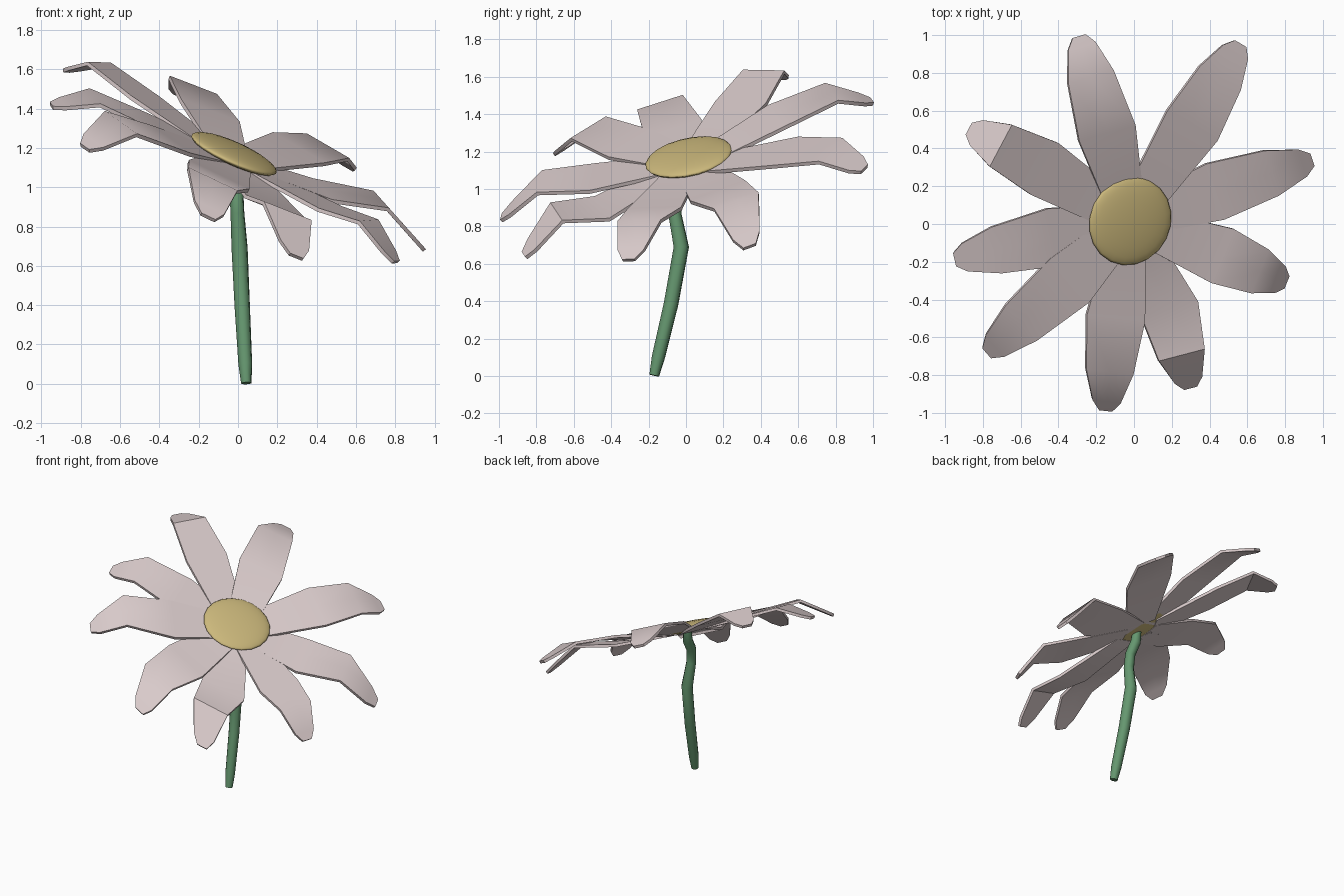
import bpy, bmesh, math
from mathutils import Vector

if "Cube" in bpy.data.objects:
    bpy.data.objects.remove(bpy.data.objects["Cube"])

CENTRE = Vector((-0.02, 0.015, 1.17))
SLOPE_X, SLOPE_Y = -0.45, 0.22


def material(name, rgb):
    m = bpy.data.materials.new(name)
    m.diffuse_color = (*rgb, 1)
    m.use_nodes = True
    m.node_tree.nodes["Principled BSDF"].inputs["Base Color"].default_value = m.diffuse_color
    return m


def activate(obj):
    bpy.ops.object.select_all(action='DESELECT')
    obj.select_set(True)
    bpy.context.view_layer.objects.active = obj


def head_z(p):
    # height of the tilted flower-head plane
    return CENTRE.z + SLOPE_X * (p.x - CENTRE.x) + SLOPE_Y * (p.y - CENTRE.y)


petal_mat = material("petal_pink", (0.70, 0.60, 0.60))
disc_mat = material("disc_yellow", (0.60, 0.48, 0.20))
stem_mat = material("stem_green", (0.13, 0.31, 0.16))

# Petals: middle x, y, tip x, y, lift above the head plane at middle, shoulder, tip
PETALS = [
    (-0.14, 0.48, -0.29, 0.995, 0.065, 0.09, -0.03),
    (0.31, 0.52, 0.565, 0.955, 0.07, 0.09, 0.00),
    (0.43, 0.17, 0.945, 0.34, -0.01, 0.05, -0.11),
    (0.47, -0.17, 0.81, -0.31, -0.01, 0.03, -0.10),
    (0.19, -0.45, 0.30, -0.87, -0.07, -0.01, -0.18),
    (-0.095, -0.50, -0.15, -0.99, -0.025, 0.00, -0.155),
    (-0.34, -0.30, -0.78, -0.685, 0.00, 0.02, -0.15),
    (-0.42, -0.07, -0.95, -0.19, -0.005, 0.01, -0.12),
    (-0.47, 0.29, -0.875, 0.505, 0.03, 0.07, -0.06),
]


def make_petal(i, mx, my, tx, ty, h_mid, h_sh, h_tip):
    c, mid, tip = CENTRE.xy, Vector((mx, my)), Vector((tx, ty))
    # station: centre, half width, lift
    stations = [
        (c.lerp(mid, 0.2), 0.10, -0.02),
        (mid, 0.155, h_mid),
        (mid.lerp(tip, 0.58), 0.125, h_sh),
        (mid.lerp(tip, 0.90), 0.075, h_sh + (h_tip - h_sh) * 0.76),
        (tip, 0.035, h_tip),
    ]
    d = (tip - mid).normalized()
    side = Vector((-d.y, d.x))
    bm = bmesh.new()
    rows = []
    for p, w, h in stations:
        row = []
        for s in (-1, 0, 1):
            q = p + side * w * s
            row.append(bm.verts.new((q.x, q.y, head_z(q) + h)))
        rows.append(row)
    for a, b in zip(rows, rows[1:]):
        for k in range(2):
            bm.faces.new((a[k], b[k], b[k + 1], a[k + 1]))
    bmesh.ops.recalc_face_normals(bm, faces=bm.faces)
    if sum(f.normal.z for f in bm.faces) < 0:
        bmesh.ops.reverse_faces(bm, faces=bm.faces)
    me = bpy.data.meshes.new(f"petal_{i}")
    bm.to_mesh(me)
    bm.free()
    obj = bpy.data.objects.new(f"petal_{i}", me)
    bpy.context.collection.objects.link(obj)
    me.materials.append(petal_mat)
    mod = obj.modifiers.new("thickness", 'SOLIDIFY')
    mod.thickness = 0.02
    mod.offset = -1
    activate(obj)
    bpy.ops.object.modifier_apply(modifier=mod.name)
    bpy.ops.object.shade_smooth_by_angle(angle=math.radians(40))


for i, spec in enumerate(PETALS, 1):
    make_petal(i, *spec)

# Flower centre: flattened ball lying in the head plane
bpy.ops.mesh.primitive_uv_sphere_add(segments=20, ring_count=10, radius=1, location=CENTRE)
disc = bpy.context.object
disc.name = "flower_centre"
disc.scale = (0.238, 0.238, 0.04)
disc.rotation_euler = Vector((-SLOPE_X, -SLOPE_Y, 1)).to_track_quat('Z', 'Y').to_euler()
disc.data.materials.append(disc_mat)
bpy.ops.object.shade_smooth()

# Stem: bent tube, x, y, z, radius
PATH = [
    (0.042, -0.17, 0.003, 0.027), (0.037, -0.148, 0.10, 0.036),
    (0.022, -0.08, 0.385, 0.040), (0.008, -0.025, 0.69, 0.042),
    (-0.003, -0.06, 0.87, 0.036), (-0.008, -0.05, 0.98, 0.036),
    (-0.015, 0.0, 1.06, 0.036), (-0.02, 0.01, 1.15, 0.03),
]
cu = bpy.data.curves.new("stem", 'CURVE')
cu.dimensions = '3D'
cu.bevel_depth = 1.0
cu.bevel_resolution = 2
cu.use_fill_caps = True
sp = cu.splines.new('POLY')
sp.points.add(len(PATH) - 1)
for pt, (x, y, z, r) in zip(sp.points, PATH):
    pt.co = (x, y, z, 1)
    pt.radius = r
stem = bpy.data.objects.new("stem", cu)
bpy.context.collection.objects.link(stem)
cu.materials.append(stem_mat)
activate(stem)
bpy.ops.object.convert(target='MESH')
bpy.ops.object.shade_smooth_by_angle(angle=math.radians(50))
